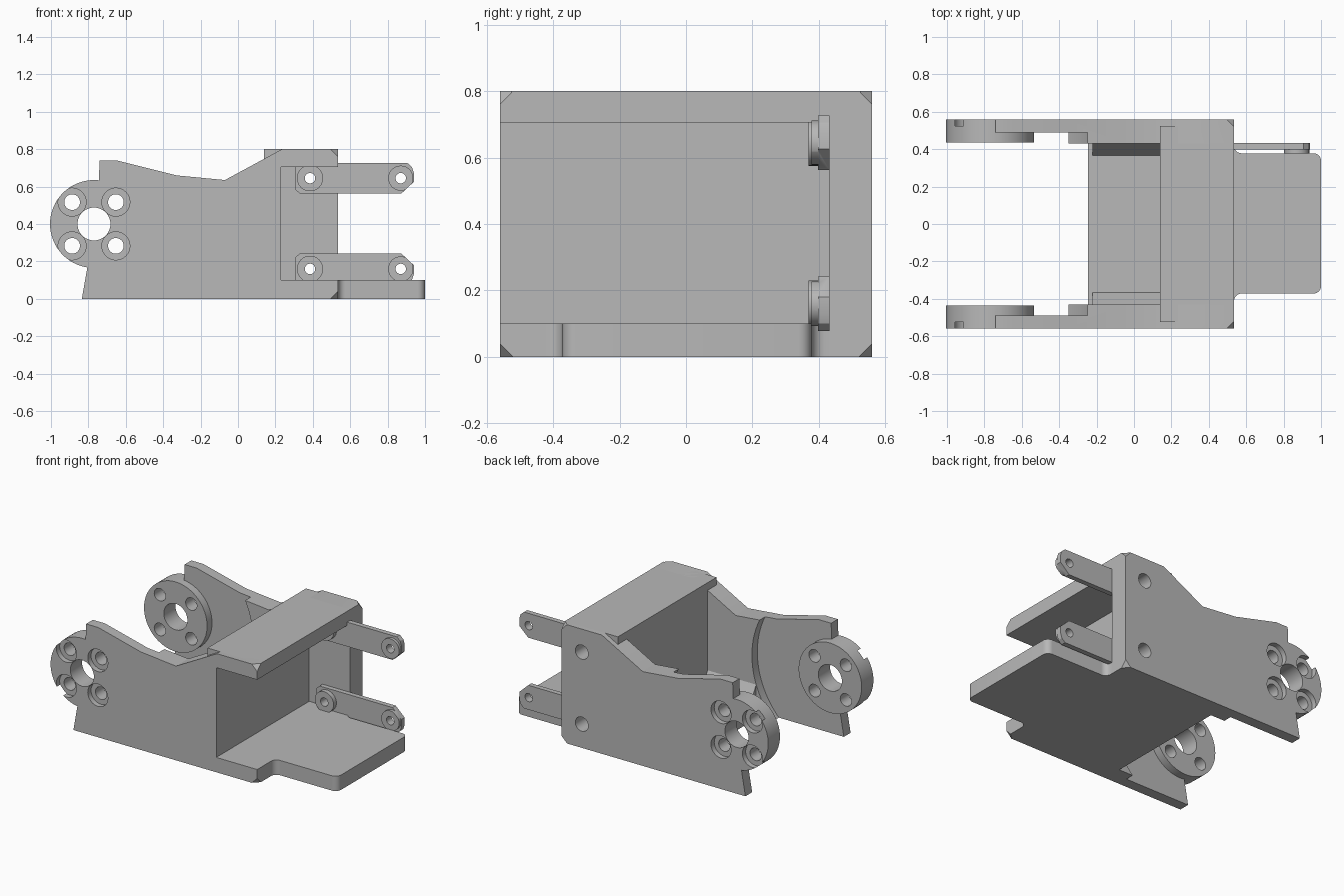
import bpy, bmesh, math
from mathutils import Vector

if "Cube" in bpy.data.objects:
    bpy.data.objects.remove(bpy.data.objects["Cube"])

grey = bpy.data.materials.new("plain_grey")
grey.diffuse_color = (0.48, 0.48, 0.48, 1)
grey.use_nodes = True
grey.node_tree.nodes["Principled BSDF"].inputs["Base Color"].default_value = grey.diffuse_color


def prism(name, pts, axis, a, b):
    """Extrude a 2D outline along an axis from a to b."""
    def place(p, t):
        return {'x': (t, p[0], p[1]), 'y': (p[0], t, p[1]), 'z': (p[0], p[1], t)}[axis]
    bm = bmesh.new()
    lo = [bm.verts.new(place(p, a)) for p in pts]
    hi = [bm.verts.new(place(p, b)) for p in pts]
    n = len(pts)
    bm.faces.new(lo)
    bm.faces.new(hi)
    for i in range(n):
        bm.faces.new((lo[i], lo[(i + 1) % n], hi[(i + 1) % n], hi[i]))
    bmesh.ops.recalc_face_normals(bm, faces=bm.faces)
    me = bpy.data.meshes.new(name)
    bm.to_mesh(me)
    bm.free()
    me.materials.append(grey)
    ob = bpy.data.objects.new(name, me)
    bpy.context.collection.objects.link(ob)
    return ob


def rect(x0, x1, z0, z1):
    return [(x0, z0), (x1, z0), (x1, z1), (x0, z1)]


def disc(x, z, r, y0, y1, n=48, name="disc"):
    pts = [(x + r * math.cos(2 * math.pi * i / n), z + r * math.sin(2 * math.pi * i / n))
           for i in range(n)]
    return prism(name, pts, 'y', y0, y1)


def combine(ob, other, op='DIFFERENCE'):
    """Apply a boolean and discard the helper."""
    mod = ob.modifiers.new("cut", 'BOOLEAN')
    mod.operation, mod.object, mod.solver = op, other, 'EXACT'
    bpy.context.view_layer.objects.active = ob
    bpy.ops.object.modifier_apply(modifier=mod.name)
    bpy.data.objects.remove(other)


def bevel(ob, pick, offset, segments, affect):
    bm = bmesh.new()
    bm.from_mesh(ob.data)
    geom = [g for g in (bm.verts if affect == 'VERTICES' else bm.edges) if pick(g)]
    bmesh.ops.bevel(bm, geom=geom, offset=offset, segments=segments, profile=0.5, affect=affect)
    bm.to_mesh(ob.data)
    bm.free()


HUB = (-0.77, 0.40)
PROFILE = [(-0.835, 0), (-0.805, 0.17), (-0.745, 0.60), (-0.74, 0.74), (-0.65, 0.74),
           (-0.33, 0.66), (-0.07, 0.635), (0.235, 0.80), (0.535, 0.80), (0.535, 0)]

# Side plates with round hubs
for s, side in ((-1, "front"), (1, "back")):
    plate = prism(side + "_side_plate", PROFILE, 'y', s * 0.43, s * 0.56)
    bevel(plate, lambda v: v.co.x > 0.5 and abs(v.co.y) > 0.5, 0.04, 1, 'VERTICES')
    # Curved relief around the hub on the inner face
    combine(plate, disc(*HUB, 0.58, s * 0.30, s * 0.488, 96))
    combine(plate, disc(*HUB, 0.235, s * 0.435, s * 0.56, 64), 'UNION')
    combine(plate, disc(*HUB, 0.088, s * 0.3, s * 0.7))
    # Four counterbored screw holes
    for dx in (-0.117, 0.117):
        for dz in (-0.117, 0.117):
            x, z = HUB[0] + dx, HUB[1] + dz
            combine(plate, disc(x, z, 0.075, s * 0.525, s * 0.7, 32))
            combine(plate, disc(x, z, 0.042, s * 0.3, s * 0.7, 32))
    if s < 0:   # open window beside the platform
        combine(plate, prism("window", rect(0.23, 0.7, 0.10, 0.705), 'y', -0.7, -0.3))
    else:       # mounting holes for the arms
        for z in (0.16, 0.645):
            combine(plate, disc(0.385, z, 0.048, 0.3, 0.7, 32))

# Floor with rounded tongue
floor = prism("floor_plate", [(-0.245, -0.44), (0.535, -0.44), (0.535, -0.372), (1, -0.372),
                              (1, 0.378), (0.535, 0.378), (0.535, 0.44), (-0.245, 0.44)],
              'z', 0, 0.10)
bevel(floor, lambda e: all(v.co.x > 0.5 and abs(v.co.y) < 0.4 for v in e.verts)
      and abs(e.verts[0].co.z - e.verts[1].co.z) > 0.05, 0.04, 6, 'EDGES')

# Cross wall and top plate
prism("cross_wall", rect(0.14, 0.23, 0.05, 0.75), 'y', -0.44, 0.44)
prism("top_plate", rect(0.14, 0.535, 0.705, 0.80), 'y', -0.525, 0.525)

# Sloped strips between floor and side plates
for s, side in ((-1, "front"), (1, "back")):
    prism(side + "_gusset", [(s * 0.44, 0.09), (s * 0.365, 0.09), (s * 0.365, 0.10),
                             (s * 0.43, 0.21), (s * 0.44, 0.21)], 'x', -0.222, 0.15)

# Two arms with bosses, mirrored in height
for s, z, name in ((1, 0.645, "upper_arm"), (-1, 0.16, "lower_arm")):
    outline = [(0.305, -0.06), (0.33, -0.082), (0.94, -0.082), (0.94, 0.03), (0.93, 0.06),
               (0.905, 0.082), (0.33, 0.082), (0.305, 0.06)]
    arm = prism(name, [(x, z + s * h) for x, h in outline], 'y', 0.398, 0.432)
    combine(arm, disc(0.385, z, 0.07, 0.368, 0.41, 32), 'UNION')
    combine(arm, disc(0.87, z, 0.067, 0.378, 0.41, 32), 'UNION')
    corner = [(0.945, -0.015), (0.865, -0.09), (0.865, -0.15), (1.05, -0.15), (1.05, -0.015)]
    combine(arm, prism("corner", [(x, z + s * h) for x, h in corner], 'y', 0.3, 0.5))
    for x in (0.385, 0.87):
        combine(arm, disc(x, z, 0.028, 0.3, 0.5, 24))

# Smooth the round walls, keep edges sharp
for ob in bpy.context.scene.objects:
    ob.select_set(True)
bpy.context.view_layer.objects.active = floor
bpy.ops.object.shade_smooth_by_angle(angle=math.radians(30))
